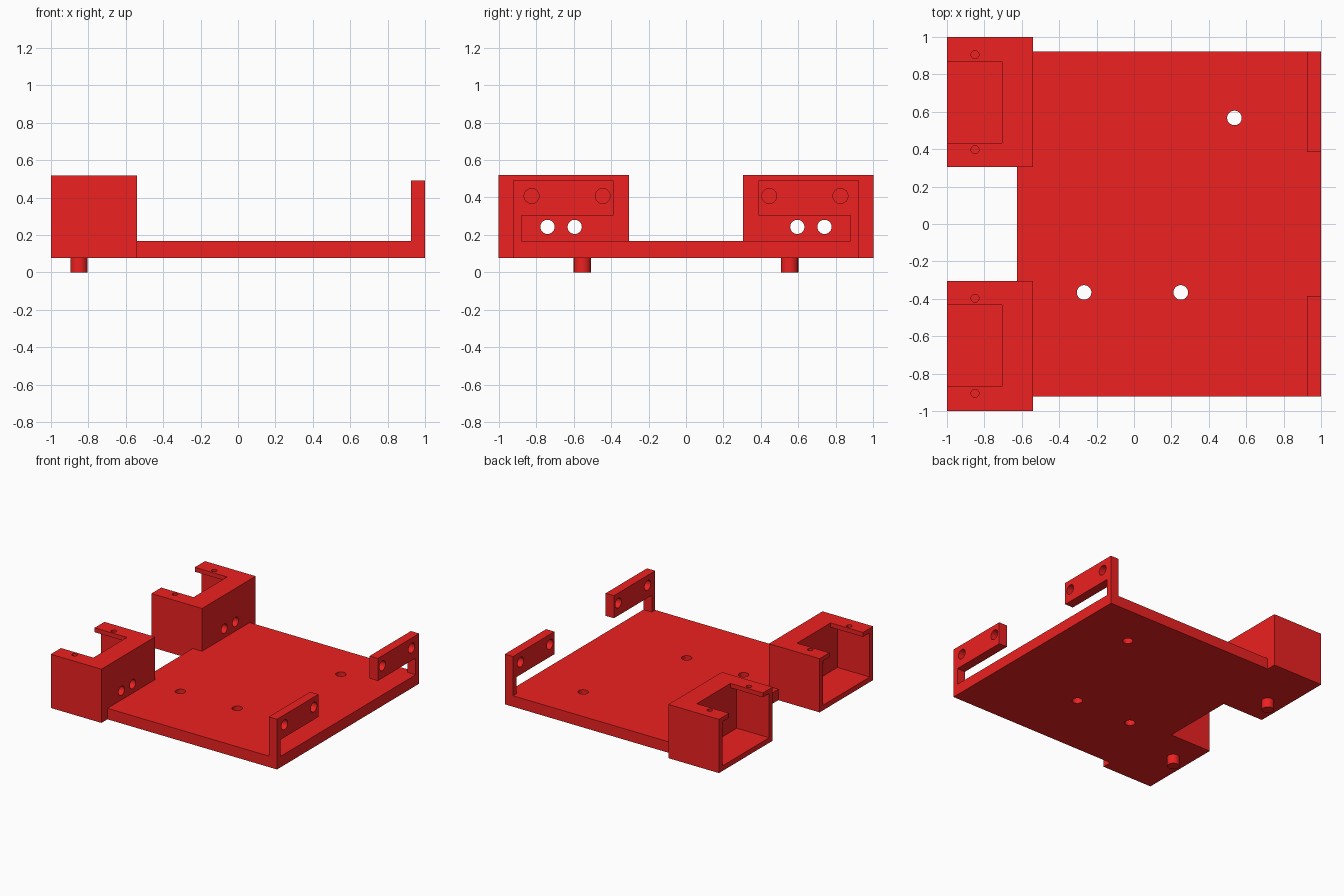
import bpy, bmesh, math
from mathutils import Vector, Matrix

if "Cube" in bpy.data.objects:
    bpy.data.objects.remove(bpy.data.objects["Cube"])

red = bpy.data.materials.new("red_plastic")
red.diffuse_color = (0.85, 0.015, 0.015, 1)
red.use_nodes = True
red.node_tree.nodes["Principled BSDF"].inputs["Base Color"].default_value = red.diffuse_color

BOTTOM, PLATE_TOP = 0.078, 0.168


def make_object(name, bm):
    bmesh.ops.recalc_face_normals(bm, faces=bm.faces[:])
    mesh = bpy.data.meshes.new(name)
    bm.to_mesh(mesh)
    bm.free()
    mesh.materials.append(red)
    obj = bpy.data.objects.new(name, mesh)
    bpy.context.collection.objects.link(obj)
    return obj


def prism(name, points, offset):
    """Extrude a closed outline of 3D points along offset."""
    bm = bmesh.new()
    face = bm.faces.new([bm.verts.new(p) for p in points])
    ext = bmesh.ops.extrude_face_region(bm, geom=[face])["geom"]
    bmesh.ops.translate(bm, vec=Vector(offset),
                        verts=[v for v in ext if isinstance(v, bmesh.types.BMVert)])
    return make_object(name, bm)


def prism_x(name, profile, x0, x1, s):
    """Extrude a YZ profile along x, mirrored in y when s is -1."""
    return prism(name, [(x0, s * y, z) for y, z in profile], (x1 - x0, 0, 0))


def cylinder(name, centre, radius, depth, axis="Z"):
    rot = Matrix.Rotation(math.pi / 2, 4, "Y") if axis == "X" else Matrix()
    bm = bmesh.new()
    bmesh.ops.create_cone(bm, cap_ends=True, segments=40, radius1=radius,
                          radius2=radius, depth=depth,
                          matrix=Matrix.Translation(centre) @ rot)
    return make_object(name, bm)


def finish(obj, cutters=()):
    """Subtract the cutters, then smooth the round surfaces."""
    for c in cutters:
        mod = obj.modifiers.new("cut", "BOOLEAN")
        mod.operation = "DIFFERENCE"
        mod.solver = "EXACT"
        mod.object = c
    bpy.context.view_layer.update()
    dg = bpy.context.evaluated_depsgraph_get()
    mesh = bpy.data.meshes.new_from_object(obj.evaluated_get(dg))
    obj.modifiers.clear()
    obj.data = mesh
    for c in cutters:
        bpy.data.objects.remove(c)
    mesh.shade_smooth()
    mesh.set_sharp_from_angle(angle=math.radians(30))


# Base plate, notched around the two housings, with three mounting holes
half = [(-0.625, 0.305), (-0.54, 0.305), (-0.54, 0.922), (1, 0.922)]
outline = half + [(x, -y) for x, y in reversed(half)]
plate = prism("base_plate", [(x, y, BOTTOM) for x, y in outline],
              (0, 0, PLATE_TOP - BOTTOM))
finish(plate, [cylinder("hole", (x, y, 0.12), 0.039, 0.4)
               for x, y in [(0.537, 0.567), (-0.267, -0.366), (0.25, -0.366)]])

hook = [(0.922, PLATE_TOP), (0.922, 0.49), (0.386, 0.49), (0.386, 0.305),
        (0.877, 0.305), (0.877, PLATE_TOP)]
block = [(0.305, BOTTOM), (1, BOTTOM), (1, 0.519), (0.305, 0.519)]
cavity = [(0.35, 0.12), (0.955, 0.12), (0.955, 0.483), (0.868, 0.483),
          (0.868, 0.6), (0.432, 0.6), (0.432, 0.483), (0.35, 0.483)]

for s, side in ((1, "back"), (-1, "front")):
    # Hooked bracket with two screw holes
    bracket = prism_x(side + "_bracket", hook, 0.925, 1, s)
    finish(bracket, [cylinder("hole", (0.96, s * y, 0.408), 0.04, 0.3, "X")
                     for y in (0.444, 0.824)])

    # Housing open to the left, slotted on top, with wire and screw holes
    housing = prism_x(side + "_housing", block, -1, -0.54, s)
    cuts = [prism_x("cavity", cavity, -1.1, -0.706, s)]
    cuts += [cylinder("hole", (-0.62, s * y, 0.243), 0.038, 0.3, "X")
             for y in (0.594, 0.739)]
    cuts += [cylinder("hole", (-0.85, s * y, 0.5), 0.021, 0.1)
             for y in (0.397, 0.905)]
    finish(housing, cuts)

    # Locating peg under the housing
    finish(cylinder(side + "_peg", (-0.85, s * 0.553, BOTTOM / 2), 0.046, BOTTOM))
